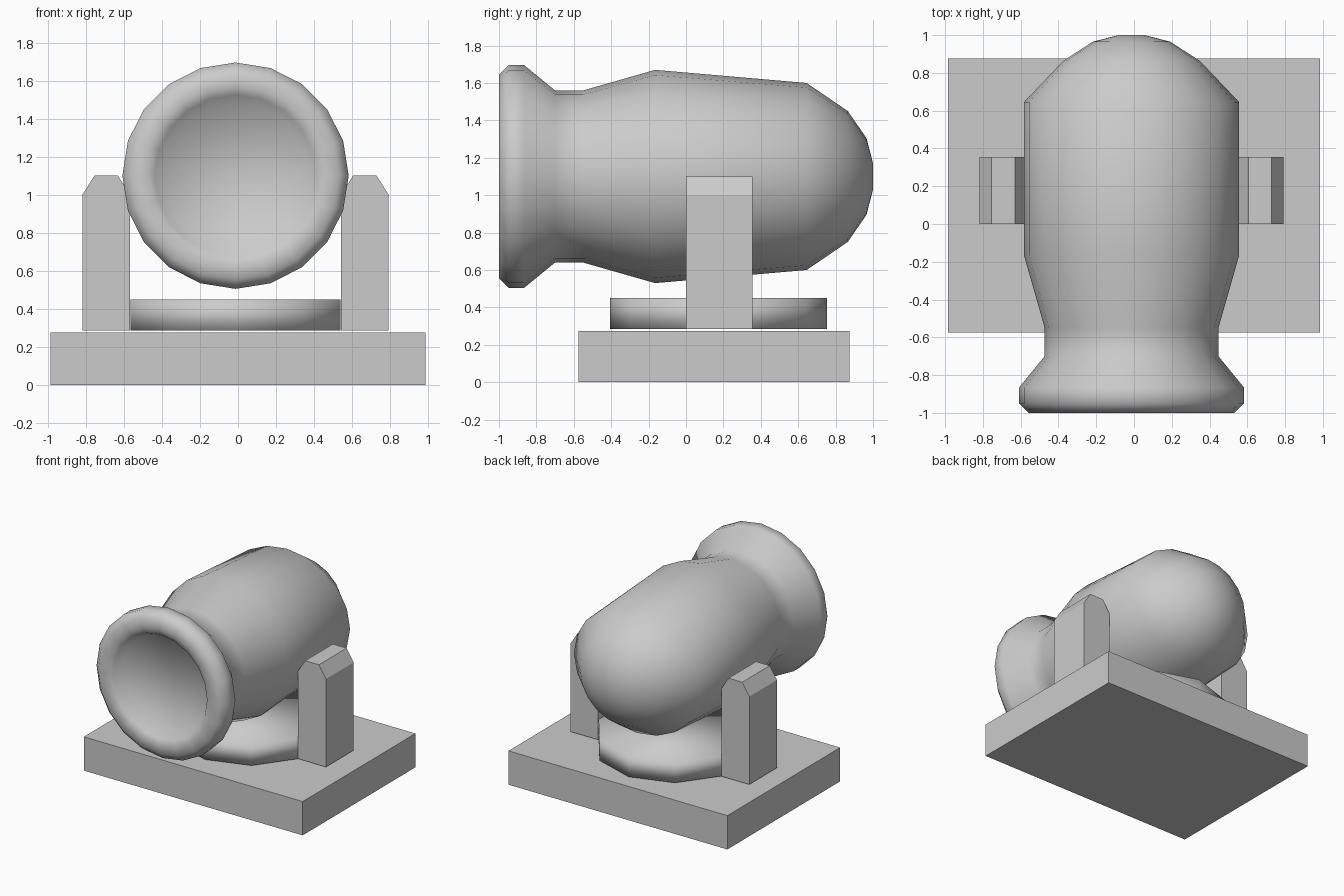
import bpy, bmesh
from math import sin, cos, pi

if "Cube" in bpy.data.objects:
    bpy.data.objects.remove(bpy.data.objects["Cube"])

CX = -0.013  # the gun sits slightly left of the plate centre


def finish(name, bm, smooth=False):
    bmesh.ops.recalc_face_normals(bm, faces=bm.faces)
    for f in bm.faces:
        f.smooth = smooth
    mesh = bpy.data.meshes.new(name)
    bm.to_mesh(mesh)
    bm.free()
    obj = bpy.data.objects.new(name, mesh)
    bpy.context.collection.objects.link(obj)
    return obj


def loft(name, rings, smooth):
    """Skin a list of equal-length point rings and cap both ends."""
    bm = bmesh.new()
    loops = [[bm.verts.new(p) for p in ring] for ring in rings]
    n = len(loops[0])
    for a, b in zip(loops, loops[1:]):
        for i in range(n):
            j = (i + 1) % n
            bm.faces.new((a[i], a[j], b[j], b[i]))
    bm.faces.new(loops[0])
    bm.faces.new(loops[-1])
    return finish(name, bm, smooth)


# Base plate
x, y0, y1, h = 0.985, -0.575, 0.875, 0.275
plate = [(-x, y0), (x, y0), (x, y1), (-x, y1)]
loft("base_plate", [[(px, py, z) for px, py in plate] for z in (0, h)], False)

# Ten-sided turntable disc
disc = [(CX + 0.58 * sin(i * pi / 5), 0.175 + 0.58 * cos(i * pi / 5)) for i in range(10)]
loft("turntable", [[(px, py, z) for px, py in disc] for z in (0.285, 0.45)], True)

# Support posts with chamfered tops
post = [(-0.125, 0.285), (0.125, 0.285), (0.125, 1.0),
        (0.062, 1.10), (-0.062, 1.10), (-0.125, 1.0)]
for side, name in ((-1, "left_post"), (1, "right_post")):
    loft(name, [[(CX + side * 0.68 + px, py, pz) for px, pz in post]
                for py in (0.0, 0.355)], False)

# Barrel: (y, x radius, z radius) from the shallow bore floor to the rounded breech
profile = [(-0.93, 0.385, 0.385), (-0.985, 0.425, 0.425), (-1.0, 0.47, 0.47),
           (-1.0, 0.545, 0.545), (-0.95, 0.595, 0.595), (-0.865, 0.595, 0.595),
           (-0.70, 0.46, 0.46), (-0.55, 0.46, 0.46), (-0.165, 0.57, 0.57),
           (0.645, 0.57, 0.50), (0.865, 0.36, 0.35), (0.965, 0.205, 0.205),
           (1.0, 0.07, 0.07)]
SIDES = 20
loft("barrel", [[(CX + rx * sin(2 * pi * i / SIDES), y, 1.10 + rz * cos(2 * pi * i / SIDES))
                 for i in range(SIDES)] for y, rx, rz in profile], True)
